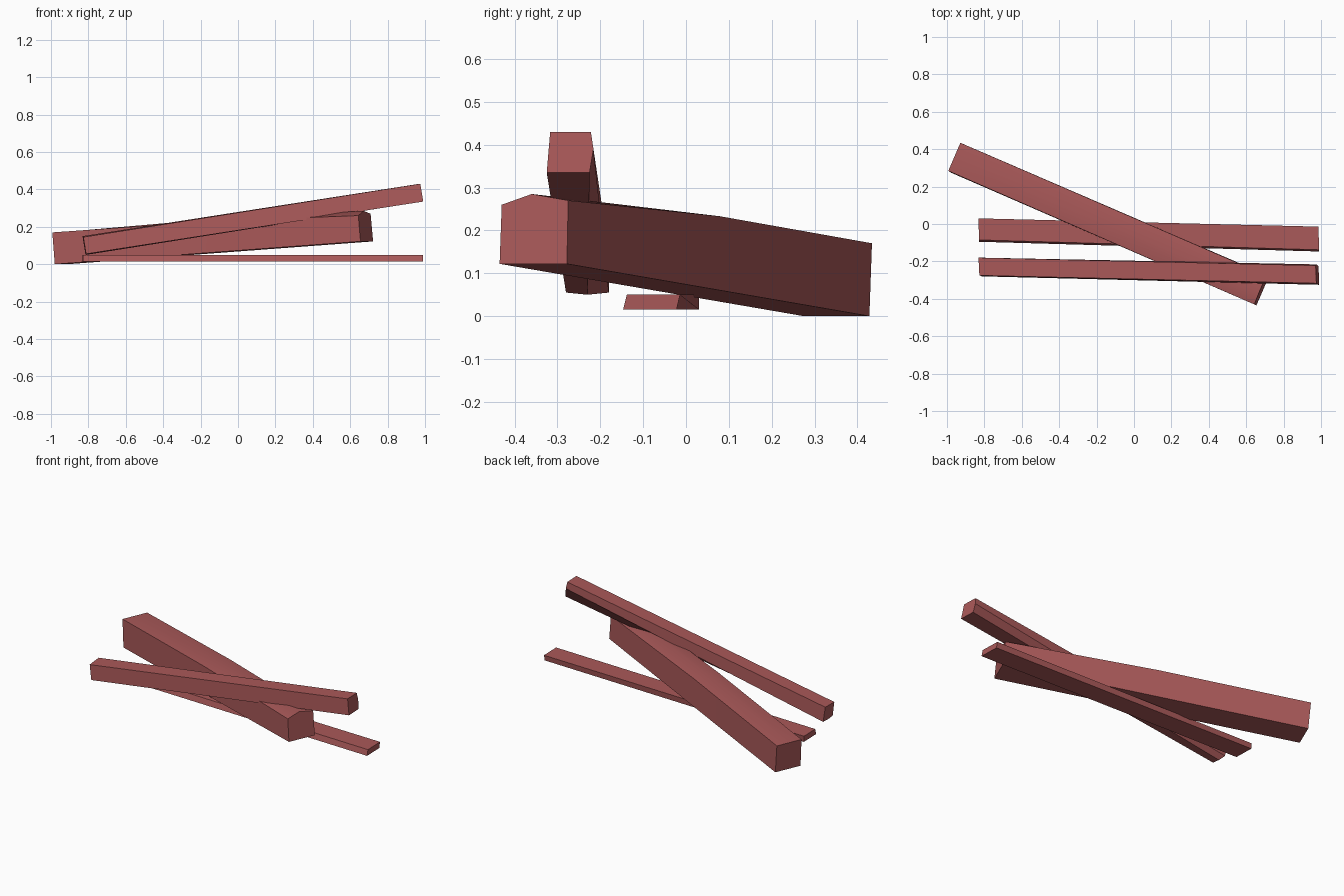
import bpy, bmesh, math
from mathutils import Vector

default_cube = bpy.data.objects.get("Cube")
if default_cube:
    bpy.data.objects.remove(default_cube, do_unlink=True)

# Single painted colour
red_wood = bpy.data.materials.new("red_brown_wood")
red_wood.use_nodes = True
wood_colour = (0.40, 0.10, 0.10, 1)
red_wood.diffuse_color = wood_colour
red_wood.node_tree.nodes["Principled BSDF"].inputs["Base Color"].default_value = wood_colour


def end_ring(x, profile, skew, lean):
    """Place a y/z profile at x, turned by skew (over y) and lean (over z)."""
    mid_y = sum(y for y, z in profile) / len(profile)
    mid_z = sum(z for y, z in profile) / len(profile)
    return [Vector((x + skew * (y - mid_y) + lean * (z - mid_z), y, z))
            for y, z in profile]


def make_beam(name, left, right, skew=0.0, lean=0.0, crown=0.0):
    """Loft a rough-cut beam between two end profiles.

    Crown lifts the upper half of the middle section."""
    first = end_ring(*left, skew, lean)
    last = end_ring(*right, skew, lean)
    rings = [first, last]
    if crown:
        middle = [a.lerp(b, 0.5) for a, b in zip(first, last)]
        centre_z = sum(p.z for p in middle) / len(middle)
        for p in middle:
            if p.z > centre_z:
                p.z += crown
        rings.insert(1, middle)

    bm = bmesh.new()
    loops = [[bm.verts.new(p) for p in ring] for ring in rings]
    count = len(first)
    for a, b in zip(loops, loops[1:]):
        for i in range(count):
            j = (i + 1) % count
            bm.faces.new((a[i], a[j], b[j], b[i]))
    bm.faces.new(loops[0])
    bm.faces.new(loops[-1])
    bmesh.ops.recalc_face_normals(bm, faces=bm.faces)

    mesh = bpy.data.meshes.new(name)
    bm.to_mesh(mesh)
    bm.free()
    mesh.materials.append(red_wood)
    beam = bpy.data.objects.new(name, mesh)
    bpy.context.collection.objects.link(beam)
    bpy.ops.object.select_all(action="DESELECT")
    beam.select_set(True)
    bpy.context.view_layer.objects.active = beam
    bpy.ops.object.shade_smooth_by_angle(angle=math.radians(30))
    return beam


# Thick beam crossing diagonally; its flat top rises to a ridge at one end
make_beam(
    "thick_beam",
    left=(-0.955, [(0.275, 0), (0.428, 0), (0.434, 0.17), (0.36, 0.17), (0.284, 0.17)]),
    right=(0.68, [(-0.435, 0.122), (-0.278, 0.122), (-0.275, 0.27), (-0.36, 0.285), (-0.43, 0.26)]),
    skew=0.43, lean=-0.1, crown=0.013)

# Slim beam resting on the thick one
make_beam(
    "slim_beam",
    left=(-0.82, [(-0.28, 0.055), (-0.23, 0.05), (-0.18, 0.055), (-0.18, 0.15), (-0.275, 0.145)]),
    right=(0.98, [(-0.325, 0.335), (-0.225, 0.335), (-0.216, 0.39), (-0.222, 0.43), (-0.317, 0.43)]),
    skew=-0.04, lean=-0.16)

# Flat plank lying underneath
make_beam(
    "flat_plank",
    left=(-0.83, [(-0.095, 0.015), (0.03, 0.015), (0.03, 0.05), (-0.085, 0.05)]),
    right=(0.988, [(-0.147, 0.015), (-0.022, 0.015), (-0.014, 0.05), (-0.138, 0.05)]),
    skew=-0.03)
